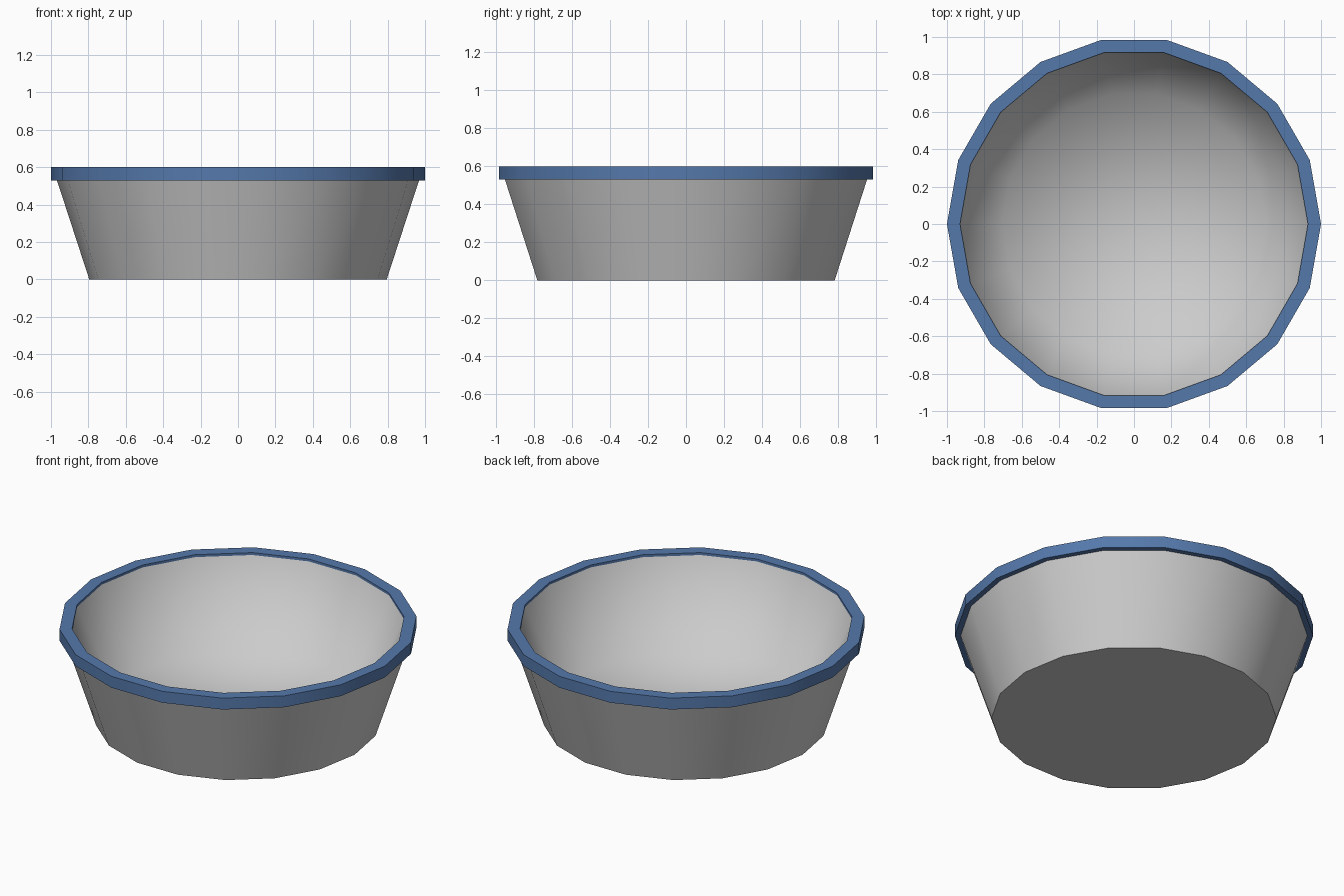
import bpy, bmesh
from math import cos, sin, tau

if "Cube" in bpy.data.objects:
    bpy.data.objects.remove(bpy.data.objects["Cube"])

SIDES = 18


def lathe(name, profile, sharp, closed=False, color=None):
    """Revolve (radius, z) points; the rings listed in sharp become hard edges."""
    bm = bmesh.new()
    rings = []
    for r, z in profile:
        if r == 0:
            rings.append([bm.verts.new((0, 0, z))] * SIDES)
        else:
            rings.append([bm.verts.new((r * cos(tau * i / SIDES), r * sin(tau * i / SIDES), z))
                          for i in range(SIDES)])
    pairs = list(zip(rings, rings[1:]))
    if closed:
        pairs.append((rings[-1], rings[0]))
    for a, b in pairs:
        for i in range(SIDES):
            j = (i + 1) % SIDES
            corners = list(dict.fromkeys((a[i], a[j], b[j], b[i])))
            bm.faces.new(corners).smooth = True
    for k in sharp:
        for i in range(SIDES):
            bm.edges.get((rings[k][i], rings[k][(i + 1) % SIDES])).smooth = False
    bmesh.ops.recalc_face_normals(bm, faces=bm.faces)
    mesh = bpy.data.meshes.new(name)
    bm.to_mesh(mesh)
    bm.free()
    obj = bpy.data.objects.new(name, mesh)
    bpy.context.collection.objects.link(obj)
    if color:
        mat = bpy.data.materials.new(name + "_blue")
        mat.diffuse_color = color
        mat.use_nodes = True
        mat.node_tree.nodes["Principled BSDF"].inputs["Base Color"].default_value = mat.diffuse_color
        mesh.materials.append(mat)
    return obj


# Tapered bowl with a thick floor and a softly shaded interior
lathe("bowl", [(0, 0), (0.795, 0), (0.986, 0.585), (0.93, 0.585), (0.705, 0.10), (0, 0.10)],
      sharp=(1, 2, 3))

# Flat blue band around the lip
lathe("rim", [(1.0, 0.53), (1.0, 0.60), (0.93, 0.60), (0.93, 0.53)],
      sharp=(0, 1, 2, 3), closed=True, color=(0.09, 0.19, 0.41, 1))
